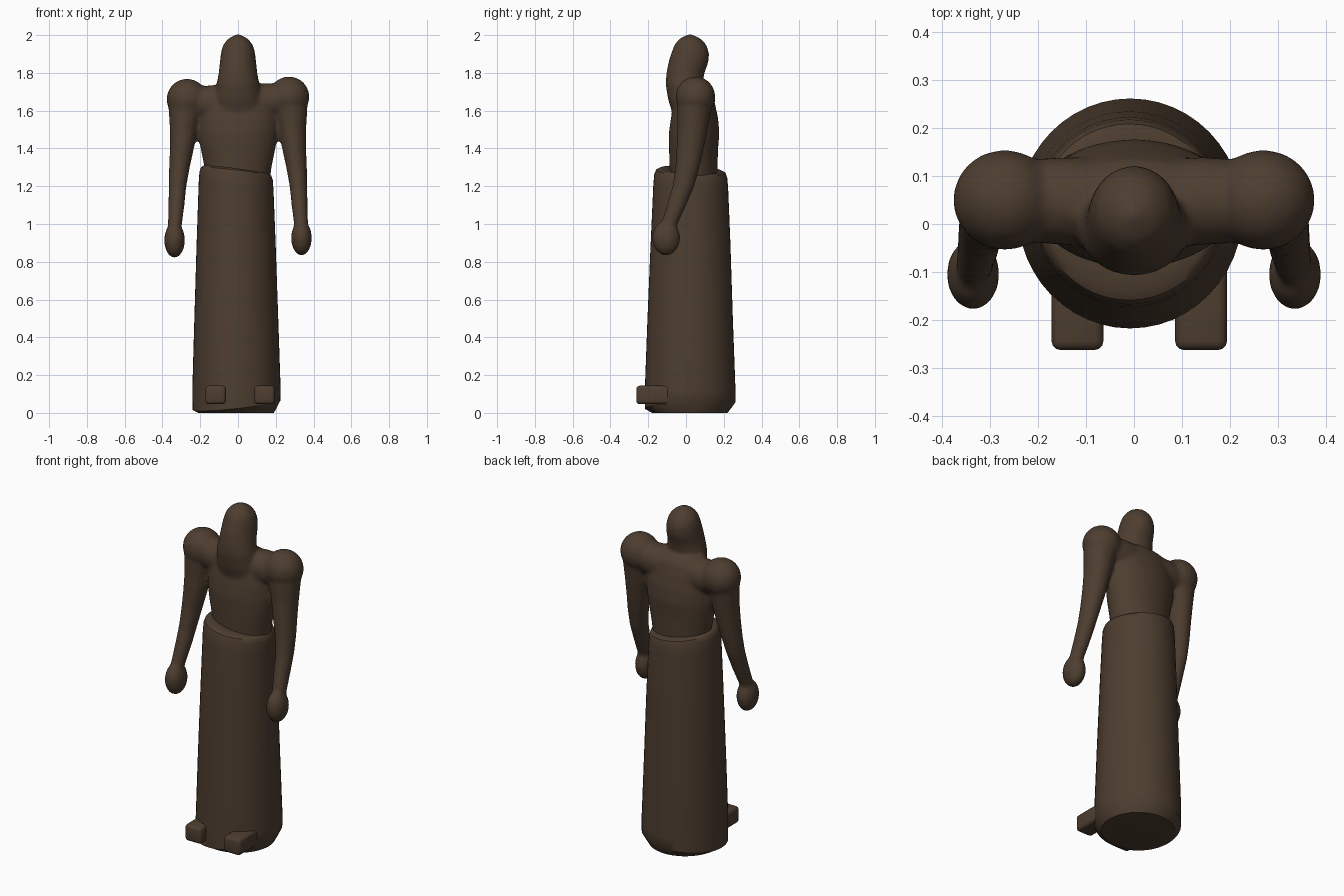
import bpy, bmesh, math
from mathutils import Vector

if "Cube" in bpy.data.objects:
    bpy.data.objects.remove(bpy.data.objects["Cube"])

brown = bpy.data.materials.new("dark brown")
brown.diffuse_color = (0.075, 0.047, 0.029, 1)
brown.use_nodes = True
brown.node_tree.nodes["Principled BSDF"].inputs["Base Color"].default_value = brown.diffuse_color


def finish(bm, name):
    bmesh.ops.recalc_face_normals(bm, faces=bm.faces)
    me = bpy.data.meshes.new(name)
    bm.to_mesh(me)
    bm.free()
    me.materials.append(brown)
    ob = bpy.data.objects.new(name, me)
    bpy.context.collection.objects.link(ob)
    bpy.ops.object.select_all(action='DESELECT')
    ob.select_set(True)
    bpy.context.view_layer.objects.active = ob
    bpy.ops.object.shade_smooth_by_angle(angle=math.radians(40))
    return ob


def loft(bm, rings, n=40, lift=None):
    """Closed stack of ellipses: (z, cx, cy, rx, ry); lift(ring, angle) tilts a rim."""
    prev = first = None
    for k, (z, cx, cy, rx, ry) in enumerate(rings):
        ring = []
        for i in range(n):
            a = 2 * math.pi * i / n
            dz = lift(k, a) if lift else 0
            ring.append(bm.verts.new((cx + rx * math.cos(a), cy + ry * math.sin(a), z + dz)))
        if prev:
            for i in range(n):
                j = (i + 1) % n
                bm.faces.new((prev[i], prev[j], ring[j], ring[i]))
        first = first or ring
        prev = ring
    bm.faces.new(first[::-1])
    bm.faces.new(prev)


def ball(bm, c, r):
    vs = bmesh.ops.create_uvsphere(bm, u_segments=32, v_segments=20, radius=1)["verts"]
    for v in vs:
        v.co = Vector(c) + Vector((v.co.x * r[0], v.co.y * r[1], v.co.z * r[2]))


# Torso, neck and hooded head
bm = bmesh.new()
loft(bm, [(1.20, 0, .04, .165, .125), (1.30, 0, .04, .178, .127), (1.40, 0, .04, .198, .130),
          (1.48, 0, .043, .21, .134), (1.56, 0, .045, .215, .125), (1.64, 0, .045, .21, .108),
          (1.70, 0, .045, .19, .09), (1.735, 0, .045, .15, .06)])
loft(bm, [(1.58, 0, .01, .125, .08), (1.66, 0, -.005, .122, .09), (1.74, 0, -.01, .114, .098),
          (1.80, 0, -.003, .102, .101), (1.86, 0, .014, .096, .106), (1.91, 0, .023, .09, .099),
          (1.95, 0, .023, .078, .084), (1.98, 0, .022, .054, .058), (1.997, 0, .02, .025, .027),
          (2.006, 0, .02, .006, .006)])

# Shoulder yoke, shoulders, arms and hands
for s in (-1, 1):
    d = .006 * s
    ball(bm, (.27 * s, .05, 1.667 + d), (.108, .105, .108))
    ball(bm, (.14 * s, .048, 1.645 + d), (.20, .092, .094))
    loft(bm, [(.95, .335 * s, -.10, .032, .038), (1.0, .334 * s, -.088, .038, .044),
              (1.10, .326 * s, -.05, .043, .052), (1.20, .32 * s, -.014, .047, .058),
              (1.30, .31 * s, .008, .055, .064), (1.40, .297 * s, .022, .064, .073),
              (1.50, .288 * s, .035, .073, .08), (1.62, .278 * s, .045, .09, .09)], 28)
    ball(bm, (.336 * s, -.105, .92 + d), (.055, .074, .093))
figure = finish(bm, "upper_body")
rm = figure.modifiers.new("blend", 'REMESH')
rm.mode = 'VOXEL'
rm.voxel_size = .011
rm.use_smooth_shade = True
sm = figure.modifiers.new("soften", 'SMOOTH')
sm.factor = .5
sm.iterations = 8

# Long skirt with a rounded, tilted waist rim and an uneven hem
def skirt_tilt(k, a):
    if k <= 1:
        return .03 + .03 * math.cos(a - .6) if k else 0
    return -.022 * math.cos(a) - .008 * math.sin(a) if k >= 5 else 0

bm = bmesh.new()
loft(bm, [(0.0, -.01, .02, .20, .20), (.01, -.008, .022, .232, .24), (.12, -.008, .022, .234, .24),
          (.50, -.009, .022, .222, .226), (.90, -.010, .024, .209, .211),
          (1.20, -.010, .025, .198, .198), (1.255, -.010, .025, .194, .193),
          (1.278, -.010, .025, .186, .184), (1.287, -.010, .025, .172, .166),
          (1.285, -.010, .025, .155, .125)], 48, skirt_tilt)
finish(bm, "skirt")

# Blocky toes peeking out under the hem
for name, cx in (("left_foot", -.118), ("right_foot", .14)):
    bm = bmesh.new()
    vs = bmesh.ops.create_cube(bm, size=1)["verts"]
    for v in vs:
        v.co = Vector((cx + v.co.x * .108, -.165 + v.co.y * .196, .095 + v.co.z * .098))
    bmesh.ops.bevel(bm, geom=bm.edges[:], offset=.018, segments=3, profile=.5, affect='EDGES')
    finish(bm, name)
